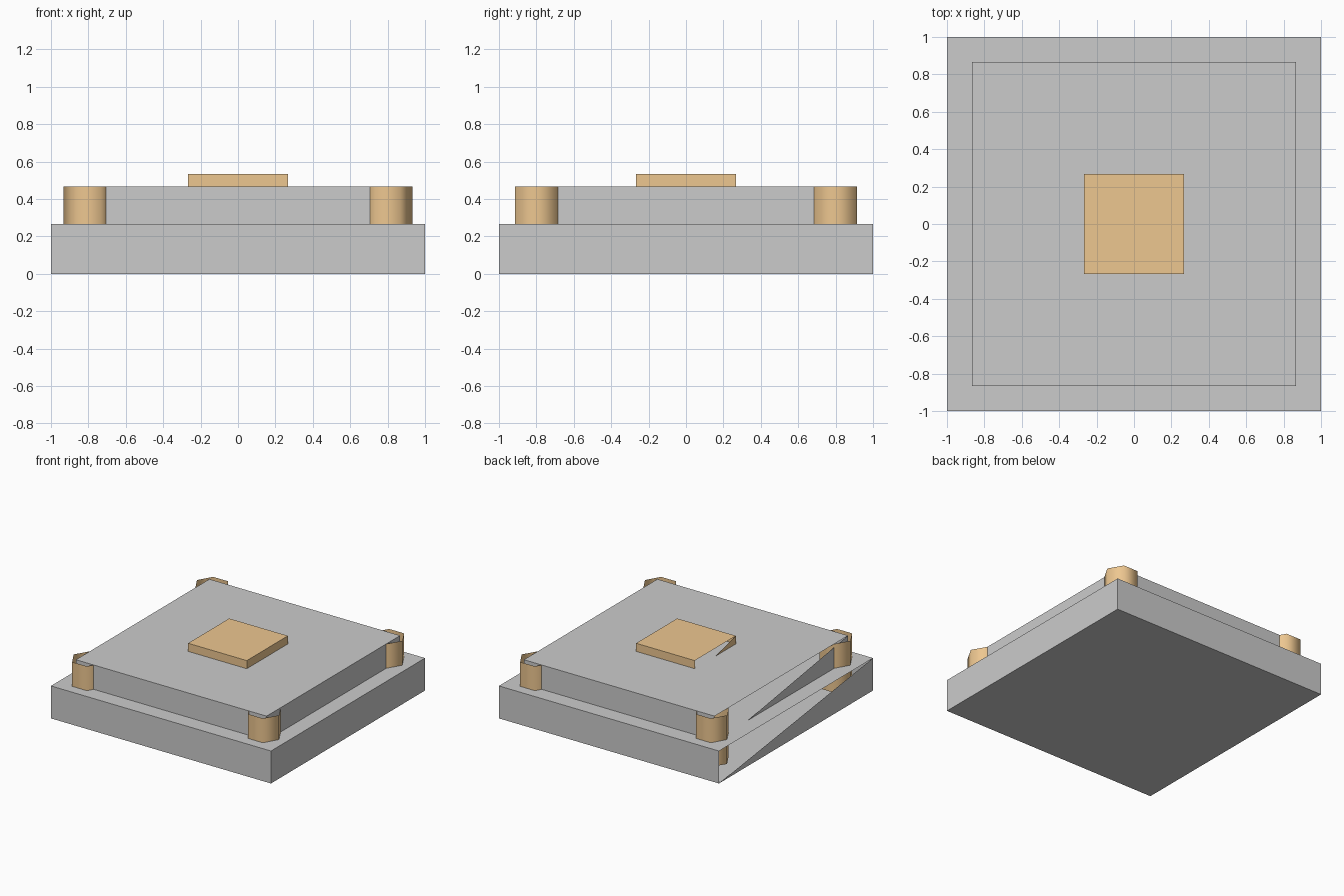
import bpy, bmesh, math

if "Cube" in bpy.data.objects:
    bpy.data.objects.remove(bpy.data.objects["Cube"])

U = 2 / 15  # modelling unit

tan = bpy.data.materials.new("tan")
tan.diffuse_color = (0.85, 0.57, 0.28, 1)
tan.use_nodes = True
tan.node_tree.nodes["Principled BSDF"].inputs["Base Color"].default_value = tan.diffuse_color


def finish(name, bm, material=None, smooth=False):
    mesh = bpy.data.meshes.new(name)
    for f in bm.faces:
        f.smooth = smooth
    bm.to_mesh(mesh)
    bm.free()
    if material:
        mesh.materials.append(material)
    ob = bpy.data.objects.new(name, mesh)
    bpy.context.collection.objects.link(ob)
    return ob


def slab(name, half, z0, z1, material=None):
    """Square block whose left (-x) side is only its lower triangle."""
    bm = bmesh.new()
    bmesh.ops.create_cube(bm, size=1)
    for v in bm.verts:
        v.co = (v.co.x * 2 * half, v.co.y * 2 * half, z0 + (v.co.z + 0.5) * (z1 - z0))
    bm.normal_update()
    left = next(f for f in bm.faces if f.normal.x < -0.9)
    # keep every corner except the upper back one
    keep = [v for v in left.verts if not (v.co.y > 0 and v.co.z > (z0 + z1) / 2)]
    bmesh.ops.delete(bm, geom=[left], context='FACES_ONLY')
    bm.faces.new(keep)
    bm.normal_update()
    tri = bm.faces[:][-1]
    if tri.normal.x > 0:
        tri.normal_flip()
    return finish(name, bm, material)


def post(name, x, y, r, z0, z1):
    """Open six-sided tube."""
    bm = bmesh.new()
    bmesh.ops.create_cone(bm, cap_ends=False, segments=6, radius1=r, radius2=r, depth=z1 - z0)
    # put corners on the x axis
    for v in bm.verts:
        a = round(math.atan2(v.co.y, v.co.x) / (math.pi / 3) - 0.25) * math.pi / 3
        v.co = (x + r * math.cos(a), y + r * math.sin(a), v.co.z + (z0 + z1) / 2)
    bmesh.ops.recalc_face_normals(bm, faces=bm.faces[:])
    for f in bm.faces:
        c = f.calc_center_median()
        if f.normal.x * (c.x - x) + f.normal.y * (c.y - y) < 0:
            f.normal_flip()
    return finish(name, bm, tan, smooth=True)


# Stacked blocks
slab("base_block", 7.5 * U, 0, 2 * U)
slab("upper_block", 6.5 * U, 1.5 * U, 3.5 * U)
slab("top_pad", 2 * U, 3 * U, 4 * U, tan)

# Corner posts
for sx, side in ((-1, "left"), (1, "right")):
    for sy, end in ((-1, "front"), (1, "back")):
        post(f"{end}_{side}_post", sx * 6 * U, sy * 6 * U, U, 0.5 * U, 3.5 * U)
